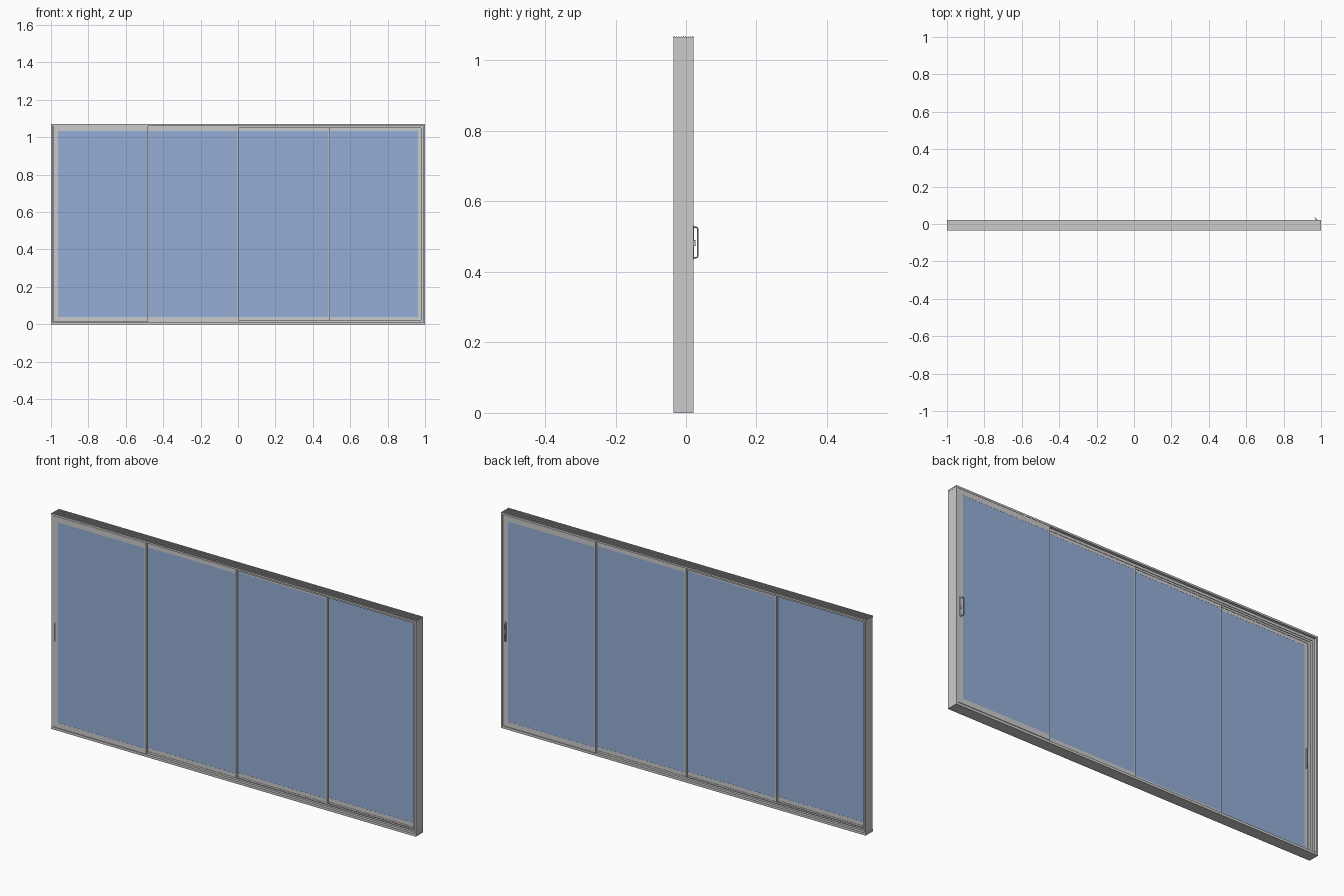
import bpy, bmesh
from mathutils import Vector

if "Cube" in bpy.data.objects:
    bpy.data.objects.remove(bpy.data.objects["Cube"])

glass_mat = bpy.data.materials.new("blue_glass")
glass_mat.diffuse_color = (0.30, 0.43, 0.68, 1)
glass_mat.use_nodes = True
glass_mat.node_tree.nodes["Principled BSDF"].inputs["Base Color"].default_value = glass_mat.diffuse_color

H = 1.07                       # overall height
Y0, Y1 = -0.035, 0.021         # frame front and back
PITCH = (Y1 - Y0) / 4          # one track per panel
THICK = PITCH - 0.002          # panel thickness


def boxes(name, spans, mat=None, bevel=0):
    """One object made of boxes given as (x0, x1, y0, y1, z0, z1)."""
    bm = bmesh.new()
    for x0, x1, y0, y1, z0, z1 in spans:
        made = bmesh.ops.create_cube(bm, size=1)["verts"]
        for v in made:
            v.co = Vector((x0 if v.co.x < 0 else x1,
                           y0 if v.co.y < 0 else y1,
                           z0 if v.co.z < 0 else z1))
    me = bpy.data.meshes.new(name)
    bm.to_mesh(me)
    bm.free()
    ob = bpy.data.objects.new(name, me)
    bpy.context.collection.objects.link(ob)
    if mat:
        me.materials.append(mat)
    if bevel:
        mod = ob.modifiers.new("bevel", "BEVEL")
        mod.width = bevel
        mod.segments = 2
    return ob


def pull_handle(name, x, y, side):
    """D-shaped pull leaning toward the glass, on a slim back plate with a latch lever."""
    boxes(name + "_plate", [(x - 0.006, x + 0.006, y, y + 0.002, 0.435, 0.532)], bevel=0.0008)
    lean = -side * 0.008
    pts = [(x, y, 0.440), (x + lean * 0.8, y + 0.0105, 0.441), (x + lean, y + 0.0128, 0.447),
           (x + lean, y + 0.0128, 0.520), (x + lean * 0.8, y + 0.0105, 0.526), (x, y, 0.527)]
    cu = bpy.data.curves.new(name + "_grip", "CURVE")
    cu.dimensions = "3D"
    cu.bevel_depth = 0.0022
    cu.bevel_resolution = 2
    cu.use_fill_caps = True
    sp = cu.splines.new("POLY")
    sp.points.add(len(pts) - 1)
    for p, co in zip(sp.points, pts):
        p.co = (*co, 1)
    ob = bpy.data.objects.new(name + "_grip", cu)
    bpy.context.collection.objects.link(ob)
    boxes(name + "_lever", [(x + side * 0.001 - 0.0015, x + side * 0.001 + 0.0015,
                             y + 0.001, y + 0.006, 0.474, 0.490)], bevel=0.0006)


# Outer frame: head, sill and jambs, with slim fins separating the four tracks
fin_y = [Y0 + PITCH * i for i in (1, 2, 3)]
fins = [(y - 0.0008, y + 0.0008) for y in fin_y]
boxes("sill", [(-1, 1, Y0, Y1, 0, 0.012)] +
      [(-0.99, 0.99, a, b, 0.011, 0.021) for a, b in fins])
rib_y = [Y0 + (Y1 - Y0 - 0.002) * i / 8 for i in range(9)]
boxes("head", [(-1, 1, Y0, Y1, 1.061, H - 0.003)] +
      [(-0.99, 0.99, a, b, 1.048, 1.062) for a, b in fins] +
      [(-1, 1, y, y + 0.002, H - 0.004, H) for y in rib_y])
for side, label in ((-1, "left"), (1, "right")):
    def sx(a, b):
        return tuple(sorted((side * a, side * b)))
    boxes(label + "_jamb", [(*sx(0.991, 0.9995), Y0, Y1, 0.0, H - 0.004)] +
          [(*sx(0.978, 0.992), a, b, 0.012, 1.061) for a, b in fins])

# Sliding panels, stepping back one track each from left to right
edges = [(-0.990, -0.481), (-0.491, 0.003), (-0.003, 0.491), (0.481, 0.990)]
for i, (xa, xb) in enumerate(edges):
    ya = Y0 + PITCH * i + (0.002 if i == 3 else 0.001 if i else 0)
    yb = ya + THICK
    wl = 0.027 if i == 0 else 0.006
    wr = 0.027 if i == 3 else 0.006
    name = f"panel_{i + 1}"
    boxes(name + "_frame", [
        (xa, xa + wl, ya, yb, 0.014, 1.060),
        (xb - wr, xb, ya, yb, 0.014, 1.060),
        (xa + wl, xb - wr, ya, yb, 0.014, 0.040),
        (xa + wl, xb - wr, ya, yb, 1.033, 1.060)])
    boxes(name + "_glass", [(xa + wl - 0.001, xb - wr + 0.001, ya + 0.0005, yb - 0.0005,
                             0.039, 1.034)], glass_mat)
    # Interlock strip on the meeting edge
    if i < 3:
        boxes(name + "_interlock", [(xb - 0.005, xb + 0.001, ya - 0.0008, yb + 0.0008,
                                     0.016, 1.058)])
    # Flush pull outside and D-handle inside on the two end panels
    if i in (0, 3):
        side = -1 if i == 0 else 1
        x = side * 0.976
        boxes(name + "_flush_pull", [
            (x - 0.006, x - 0.004, ya - 0.001, ya + 0.001, 0.437, 0.530),
            (x + 0.004, x + 0.006, ya - 0.001, ya + 0.001, 0.437, 0.530),
            (x - 0.004, x + 0.004, ya - 0.001, ya + 0.001, 0.437, 0.440),
            (x - 0.004, x + 0.004, ya - 0.001, ya + 0.001, 0.527, 0.530),
            (x - 0.004, x + 0.004, ya - 0.0004, ya + 0.001, 0.440, 0.527)])
        pull_handle(name + "_handle", x, yb, side)
